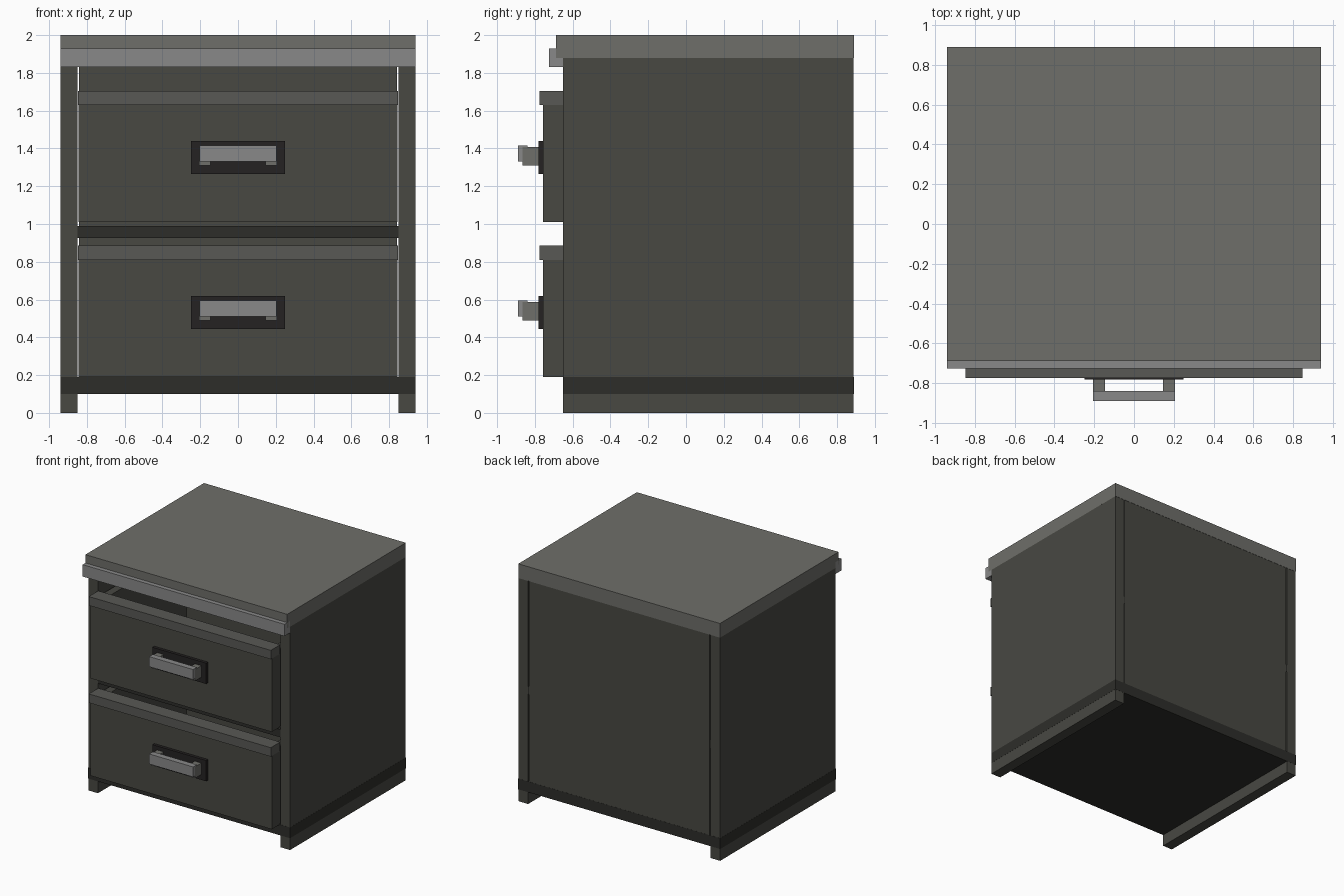
import bpy

if "Cube" in bpy.data.objects:
    bpy.data.objects.remove(bpy.data.objects["Cube"])


def material(name, r, g, b):
    m = bpy.data.materials.new(name)
    m.diffuse_color = (r, g, b, 1)
    m.use_nodes = True
    m.node_tree.nodes["Principled BSDF"].inputs["Base Color"].default_value = m.diffuse_color
    return m


BODY = material("dark_olive_grey", 0.065, 0.065, 0.055)
TOP = material("warm_grey", 0.157, 0.157, 0.142)
TRIM = material("light_grey", 0.25, 0.25, 0.25)
EDGE = material("mid_grey", 0.098, 0.098, 0.09)
BASE = material("deep_grey", 0.027, 0.027, 0.023)
PLATE = material("near_black", 0.018, 0.016, 0.016)


def box(name, x, y, z, mat):
    """Box spanning the (low, high) ranges in x, y and z."""
    spans = (x, y, z)
    bpy.ops.mesh.primitive_cube_add(size=1, location=[(a + b) / 2 for a, b in spans])
    o = bpy.context.object
    o.name = name
    o.scale = [b - a for a, b in spans]
    bpy.ops.object.transform_apply(location=False, rotation=False, scale=True)
    o.data.materials.append(mat)
    return o


def pair(name, inner, outer, y, z, mat):
    """Matching boxes on the left and right."""
    box(name + "_right", (inner, outer), y, z, mat)
    box(name + "_left", (-outer, -inner), y, z, mat)


# Carcass
pair("side_panel", 0.85, 0.94, (-0.65, 0.888), (0, 1.88), BODY)
box("back_panel", (-0.842, 0.842), (0.82, 0.888), (0.19, 1.88), BODY)
box("bottom_board", (-0.941, 0.941), (-0.651, 0.889), (0.10, 0.19), BASE)
box("middle_shelf", (-0.85, 0.85), (-0.65, 0.886), (0.925, 0.99), BASE)

# Top and its front trim
box("top_slab", (-0.94, 0.94), (-0.688, 0.89), (1.88, 2.0), TOP)
box("top_front_trim", (-0.94, 0.94), (-0.725, -0.65), (1.83, 1.93), TRIM)

# Two drawers, each an open box with front, edge strip and handle
for label, low, high, grip in (("lower", 0.19, 0.885, 0.445), ("upper", 1.01, 1.705, 1.265)):
    n = label + "_drawer_"
    box(n + "front", (-0.845, 0.845), (-0.757, -0.65), (low, high - 0.01), BODY)
    box(n + "edge_strip", (-0.848, 0.848), (-0.775, -0.649), (high - 0.075, high), EDGE)
    wall_top = high - 0.04
    pair(n + "side", 0.775, 0.84, (-0.65, 0.48), (low + 0.005, wall_top), BODY)
    box(n + "back", (-0.775, 0.775), (0.42, 0.48), (low + 0.005, wall_top), BODY)
    box(n + "floor", (-0.775, 0.775), (-0.65, 0.42), (low + 0.005, low + 0.065), BODY)
    box(n + "handle_plate", (-0.25, 0.25), (-0.782, -0.757), (grip, grip + 0.175), PLATE)
    box(n + "handle_bar", (-0.205, 0.205), (-0.89, -0.84), (grip + 0.065, grip + 0.15), TRIM)
    pair(n + "handle_post", 0.145, 0.206, (-0.865, -0.78), (grip + 0.045, grip + 0.142), TOP)
